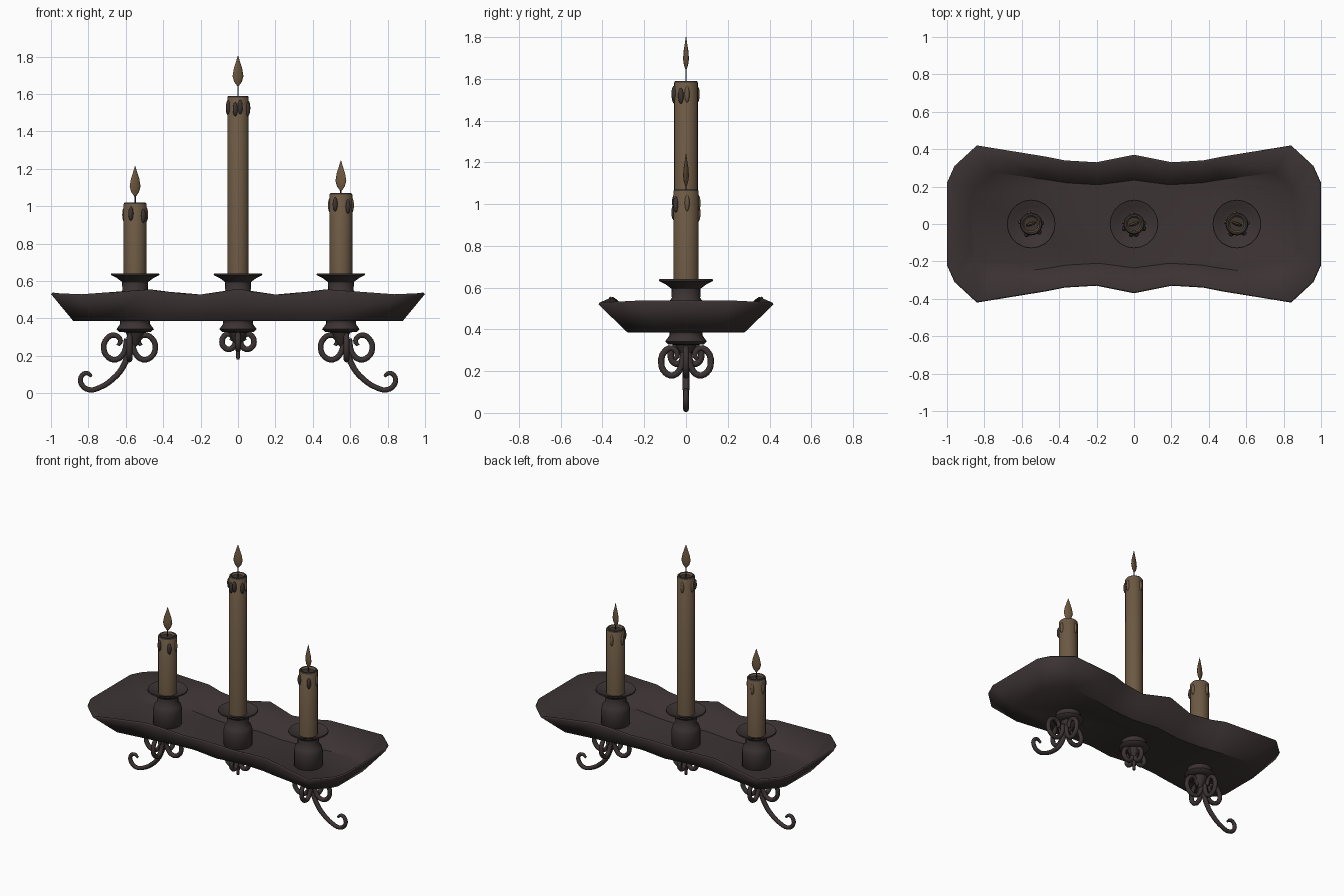
import bpy, bmesh, math
from mathutils import Vector

if "Cube" in bpy.data.objects:
    bpy.data.objects.remove(bpy.data.objects["Cube"], do_unlink=True)


def material(name, rgb):
    m = bpy.data.materials.new(name)
    m.use_nodes = True
    m.diffuse_color = (*rgb, 1)
    bsdf = m.node_tree.nodes["Principled BSDF"]
    bsdf.inputs["Base Color"].default_value = (*rgb, 1)
    bsdf.inputs["Roughness"].default_value = 0.8
    return m


IRON = material("dark iron", (0.045, 0.033, 0.033))
WAX = material("tan wax", (0.15, 0.10, 0.056))
FLAME = material("amber flame", (0.16, 0.10, 0.05))
DARK = material("dark wax", (0.045, 0.034, 0.030))
WICK = material("wick grey", (0.03, 0.035, 0.05))
made = []


def add(name, bm, *mats):
    bmesh.ops.recalc_face_normals(bm, faces=bm.faces[:])
    mesh = bpy.data.meshes.new(name)
    bm.to_mesh(mesh)
    bm.free()
    for m in mats:
        mesh.materials.append(m)
    ob = bpy.data.objects.new(name, mesh)
    bpy.context.collection.objects.link(ob)
    made.append(ob)
    return ob


def lathe(name, profile, x, mat, sides=20, squash=1.0, turn=0.0):
    """Spin (radius, z) points about a vertical axis and cap both ends."""
    bm = bmesh.new()
    c, s = math.cos(turn), math.sin(turn)
    rings = []
    for r, z in profile:
        ring = []
        for i in range(sides):
            a = math.tau * i / sides
            u, v = r * math.cos(a), r * math.sin(a) * squash
            ring.append(bm.verts.new((x + u * c - v * s, u * s + v * c, z)))
        rings.append(ring)
    for lo, hi in zip(rings, rings[1:]):
        for i in range(sides):
            j = (i + 1) % sides
            bm.faces.new((lo[i], lo[j], hi[j], hi[i]))
    bm.faces.new(rings[0][::-1])
    bm.faces.new(rings[-1])
    return add(name, bm, mat)


def rod(name, points, radii, mat):
    """Round bar along a smooth path, turned into a mesh."""
    cu = bpy.data.curves.new(name, "CURVE")
    cu.dimensions = "3D"
    cu.bevel_depth = 1.0
    cu.bevel_resolution = 2
    cu.resolution_u = 3
    cu.use_fill_caps = True
    sp = cu.splines.new("BEZIER")
    sp.bezier_points.add(len(points) - 1)
    for bp, p, r in zip(sp.bezier_points, points, radii):
        bp.co = p
        bp.radius = r
        bp.handle_left_type = bp.handle_right_type = "AUTO"
    tmp = bpy.data.objects.new(name + " path", cu)
    bpy.context.collection.objects.link(tmp)
    deps = bpy.context.evaluated_depsgraph_get()
    mesh = bpy.data.meshes.new_from_object(tmp.evaluated_get(deps))
    bpy.data.objects.remove(tmp, do_unlink=True)
    mesh.name = name
    mesh.materials.clear()
    mesh.materials.append(mat)
    ob = bpy.data.objects.new(name, mesh)
    bpy.context.collection.objects.link(ob)
    made.append(ob)


# Tray: wavy rim sloping in to a flat floor, one quarter mirrored around
rim = [(1, .22, .53), (.96, .31, .525), (.84, .42, .52), (.47, .36, .548),
       (.37, .34, .535), (.2, .33, .52), (0, .37, .55)]
floor = [(.88, .14), (.85, .2), (.75, .28), (.45, .24), (.36, .225), (.19, .215), (0, .24)]
floor = [(x, y, .385) for x, y in floor]


def around(quarter):
    half = quarter + [(-x, y, z) for x, y, z in quarter[-2::-1]]
    return half + [(x, -y, z) for x, y, z in half[::-1]]


bm = bmesh.new()
top = [bm.verts.new(p) for p in around(rim)]
low = [bm.verts.new(p) for p in around(floor)]
for i in range(len(top)):
    j = (i + 1) % len(top)
    bm.faces.new((low[i], low[j], top[j], top[i]))
bm.faces.new(low)
tray = add("tray", bm, IRON)
# Recalculated normals of the open dish decide the side; the wall grows inward
thick = tray.modifiers.new("thickness", "SOLIDIFY")
thick.thickness = 0.012
floor_up = tray.data.polygons[-1].normal.z > 0
thick.offset = 1 if floor_up else -1

# Sockets: drip cup, neck, body through the tray and flared foot
SOCKET = [(.008, .25), (.03, .28), (.05, .325), (.085, .328), (.1, .342), (.08, .37),
          (.08, .385), (.093, .40), (.093, .5), (.085, .53), (.068, .55), (.07, .595),
          (.1, .617), (.13, .632), (.128, .64), (.095, .628), (.066, .615)]
# Scroll under the foot, as (outward, z)
SCROLL = [(.015, .29), (.03, .215), (.07, .18), (.115, .193), (.138, .24),
          (.118, .295), (.078, .31), (.048, .28), (.062, .255)]


def scroll(name, x, direction, size):
    pts = [(x + direction[0] * u * size, direction[1] * u * size, .325 - (.325 - z) * size)
           for u, z in SCROLL]
    rod(name, pts, [.015] * 6 + [.014, .013, .009], IRON)


# Candle: position, radius, top height, flame turn, front drip angles in degrees
CANDLES = [("right", -.55, .061, 1.02, .35, (-112, -45)),
           ("middle", 0, .057, 1.59, .35, (-155, -105, -78, -25)),
           ("left", .55, .061, 1.07, -.35, (-120, -52))]

for side, x, r, h, turn, drips in CANDLES:
    lathe(side + " socket", SOCKET, x, IRON)
    candle = lathe(side + " candle", [(r, .56), (r, h - .008), (r - .006, h),
                                      (r - .015, h), (r - .022, h - .012)], x, WAX)
    candle.data.materials.append(DARK)
    for f in candle.data.polygons:
        if f.normal.z > .5:
            f.material_index = 1

    # Wax drips running down from the lip
    for n, deg in enumerate(drips):
        a = math.radians(deg)
        bm = bmesh.new()
        bmesh.ops.create_uvsphere(bm, u_segments=10, v_segments=8, radius=1)
        spot = Vector((x + r * math.cos(a), r * math.sin(a), h - .06 - .012 * (n % 2)))
        for v in bm.verts:
            v.co = Vector((v.co.x * .014, v.co.y * .014, v.co.z * .038)) + spot
        add(f"{side} drip {n + 1}", bm, DARK)
    for n, deg in enumerate((5, 100, 170)):
        a = math.radians(deg)
        bm = bmesh.new()
        bmesh.ops.create_uvsphere(bm, u_segments=10, v_segments=8, radius=1)
        for v in bm.verts:
            v.co = (v.co.x * .012 + x + r * .96 * math.cos(a),
                    v.co.y * .012 + r * .96 * math.sin(a), v.co.z * .04 + h - .065)
        add(f"{side} back drip {n + 1}", bm, WAX)

    # Wick and flat teardrop flame
    gap = .05 if x else .065
    if x < 0:
        gap = .035
    base = h + (.05 if x == 0 else .01 if x > 0 else .03)
    lathe(side + " wick", [(.004, h - .02), (.004, base + .02)], x, WICK, 6)
    lathe(side + " flame", [(.003, base), (.022, base + .025), (.031, base + .055),
                            (.024, base + .095), (.012, base + .13), (.001, base + .165)],
          x, FLAME, 12, .35, turn)

    # Four scrolls beneath each socket
    out = (x > 0) - (x < 0)
    centre = x + .03 * out
    size = 1.0 if out else .62
    for word, d in (("outer", (1, 0)), ("inner", (-1, 0)),
                    ("front", (0, -.86)), ("back", (0, .86))):
        scroll(f"{side} {word} scroll", centre, d, size)

    # Curled foot at the ends, plain spike in the middle
    if out:
        arm = [(.565, .32), (.585, .22), (.615, .14), (.67, .075), (.74, .03), (.795, .018),
               (.835, .045), (.84, .085), (.81, .108), (.782, .09)]
        rod(side + " foot", [(px * out, 0, z) for px, z in arm],
            [.018, .017, .016, .015, .014, .014, .014, .013, .012, .008], IRON)
    else:
        lathe("middle spike", [(.008, .18), (.011, .2), (.013, .25), (.02, .31)], 0, IRON, 8)

# Smooth shading with crisp edges
bpy.ops.object.select_all(action="DESELECT")
for ob in made:
    ob.select_set(True)
bpy.context.view_layer.objects.active = tray
bpy.ops.object.shade_smooth_by_angle(angle=math.radians(50))
